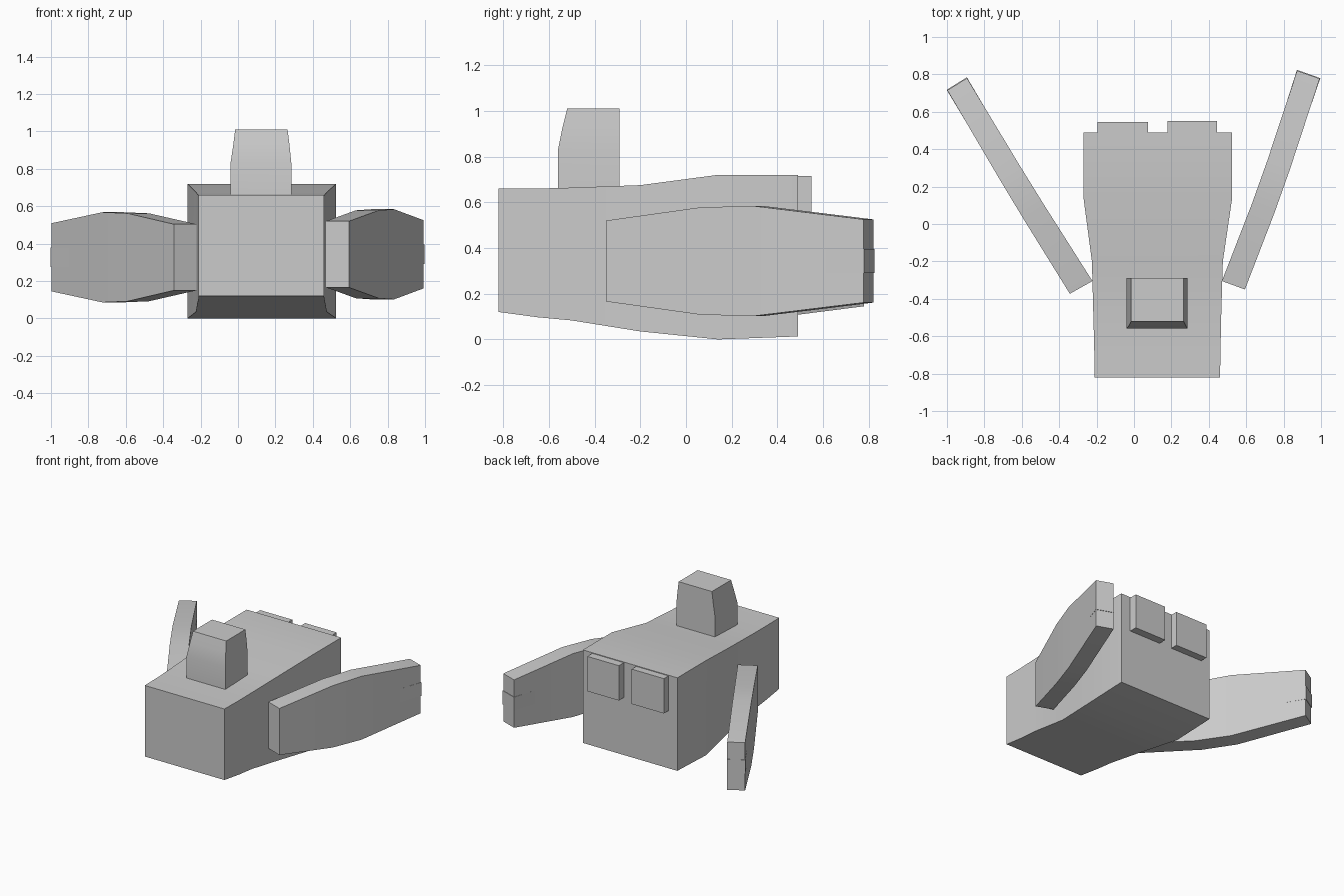
import bpy
import bmesh
import math
from mathutils import Vector

cube = bpy.data.objects.get("Cube")
if cube:
    bpy.data.objects.remove(cube, do_unlink=True)

# One plain grey for everything
grey = bpy.data.materials.new("plain grey")
grey.use_nodes = True
colour = (0.6, 0.6, 0.6, 1)
grey.diffuse_color = colour
grey.node_tree.nodes["Principled BSDF"].inputs["Base Color"].default_value = colour


def loft(name, rings):
    """Skin a run of four-cornered rings into a closed solid."""
    bm = bmesh.new()
    rows = [[bm.verts.new(p) for p in ring] for ring in rings]
    for a, b in zip(rows, rows[1:]):
        for i in range(4):
            j = (i + 1) % 4
            bm.faces.new((a[i], a[j], b[j], b[i]))
    bm.faces.new(rows[0])
    bm.faces.new(rows[-1])
    bmesh.ops.recalc_face_normals(bm, faces=bm.faces)
    mesh = bpy.data.meshes.new(name)
    bm.to_mesh(mesh)
    bm.free()
    mesh.materials.append(grey)
    obj = bpy.data.objects.new(name, mesh)
    bpy.context.collection.objects.link(obj)
    bpy.ops.object.select_all(action='DESELECT')
    obj.select_set(True)
    bpy.context.view_layer.objects.active = obj
    bpy.ops.object.shade_smooth_by_angle(angle=math.radians(30))
    return obj


def upright(y, x0, x1, z0, z1):
    return [(x0, y, z0), (x1, y, z0), (x1, y, z1), (x0, y, z1)]


def level(z, x0, x1, y0, y1):
    return [(x0, y0, z), (x1, y0, z), (x1, y1, z), (x0, y1, z)]


# Body, widening towards the back
loft("body", [upright(*s) for s in (
    (-0.82, -0.21, 0.46, 0.12, 0.66),
    (-0.65, -0.213, 0.463, 0.097, 0.66),
    (-0.5, -0.217, 0.466, 0.083, 0.664),
    (-0.2, -0.225, 0.475, 0.035, 0.675),
    (0.14, -0.27, 0.525, 0, 0.72),
    (0.49, -0.27, 0.525, 0.013, 0.72))])

# Head with a sloping front and narrower top
loft("head", [level(*s) for s in (
    (0.62, -0.04, 0.285, -0.56, -0.29),
    (0.83, -0.04, 0.285, -0.56, -0.29),
    (0.93, -0.025, 0.275, -0.54, -0.29),
    (1.01, -0.015, 0.265, -0.52, -0.29))])

# Two blocks on the back
for name, x0, x1, y in (("right_back_block", -0.195, 0.075, 0.545),
                        ("left_back_block", 0.18, 0.445, 0.55)):
    loft(name, [upright(0.47, x0, x1, 0.45, 0.715), upright(y, x0, x1, 0.45, 0.715)])


def arm(side, inner, outer, centre_z, bow):
    """Swept-back arm between inner and outer edges, plus a tip insert."""
    edges = [[Vector(p) for p in edge] for edge in (inner, outer)]
    away = (edges[1][0] - edges[0][0]).normalized()

    def ring(t, half, bend=0, grow=0):
        a, b = [e[0].lerp(e[1], t) + away * bend for e in edges]
        a, b = a - away * grow, b + away * grow
        low, high = centre_z - half, centre_z + half
        return [(*a, low), (*b, low), (*b, high), (*a, high)]

    loft(side + "_arm", [ring(0, 0.177), ring(0.37, 0.235, bow),
                         ring(0.575, 0.241, bow), ring(1, 0.182)])
    loft(side + "_arm_tip", [ring(0.85, 0.052, bow * 0.35),
                             ring(1.003, 0.052, 0, 0.002)])


arm("left", ((0.47, -0.305), (0.872, 0.82)), ((0.593, -0.35), (0.993, 0.777)), 0.343, 0.012)
arm("right", ((-0.222, -0.305), (-0.893, 0.78)), ((-0.343, -0.373), (-0.998, 0.715)), 0.327, 0.006)
